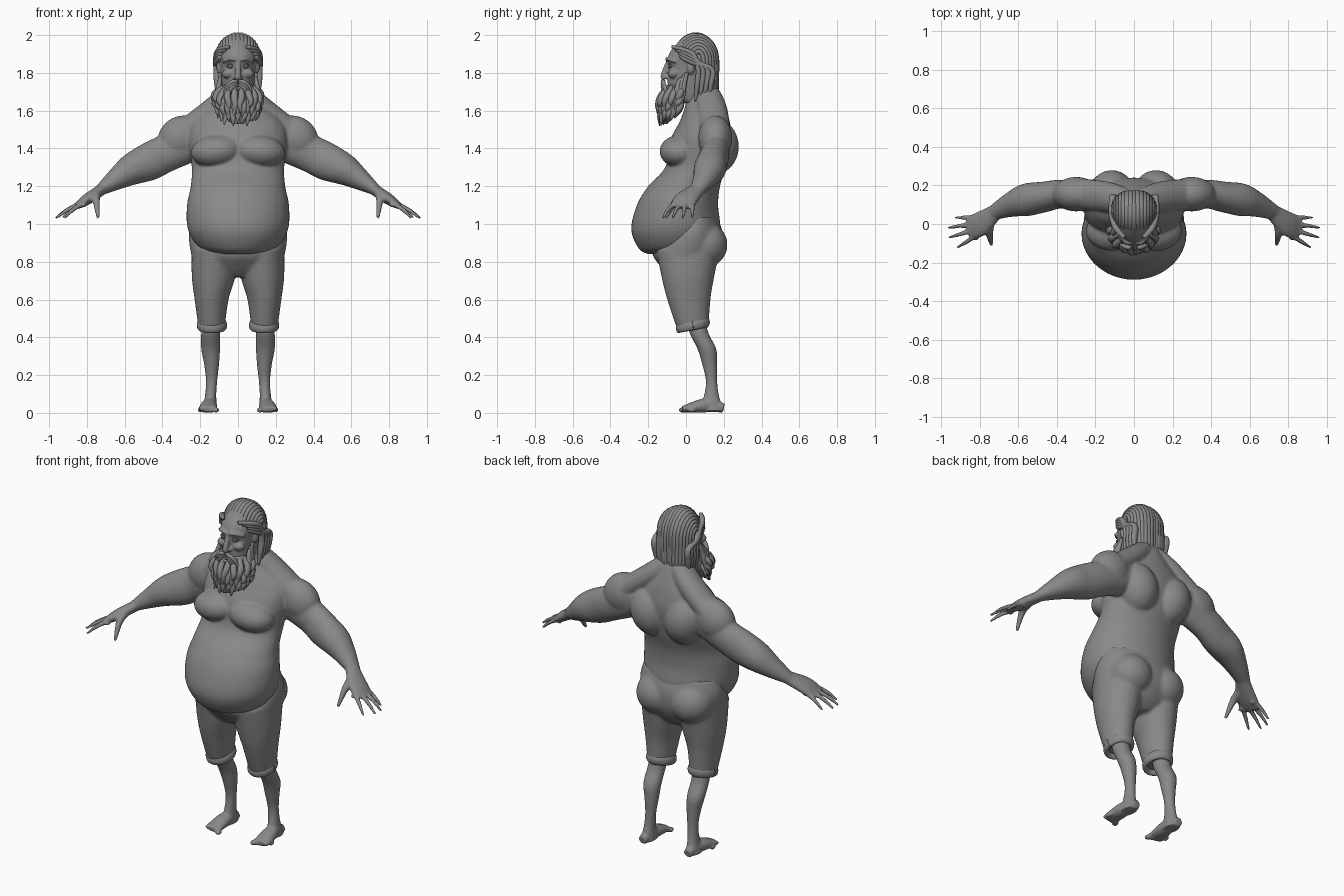
import bpy, bmesh, random
from math import sin, cos, pi
from mathutils import Vector, Matrix

random.seed(4)
default_cube = bpy.data.objects.get("Cube")
if default_cube:
    bpy.data.objects.remove(default_cube)

ACROSS, DEPTH, UP = Vector((1, 0, 0)), Vector((0, 1, 0)), Vector((0, 0, 1))
LEFT_AND_RIGHT = (1, -1)
GREY = (.25, .25, .25, 1)

clay = bpy.data.materials.new("clay grey")
clay.use_nodes = True
clay.diffuse_color = GREY
clay.node_tree.nodes["Principled BSDF"].inputs["Base Color"].default_value = GREY


def smooth_path(rows, steps):
    """Catmull-Rom resampling; a row without a second radius repeats its first."""
    rows = [Vector((*row, row[3])[:5]) for row in rows]
    padded = [rows[0], *rows, rows[-1]]
    path = []
    for before, start, end, after in zip(padded, padded[1:], padded[2:], padded[3:]):
        leave, arrive = (end - before) / 2, (after - start) / 2
        for step in range(steps):
            t = step / steps
            blend = t * t * (3 - 2 * t)
            path.append(start * (1 - blend) + end * blend
                        + leave * (t * (1 - t) ** 2) - arrive * (t * t * (1 - t)))
    return path + [rows[-1]]


def loft(bm, rows, ref=None, side=1, segments=24, steps=5, flat=1):
    """Closed loft of (x, y, z, radius[, second radius]); level rings unless ref orients them."""
    path = smooth_path(rows, steps)
    centres = [Vector((p[0] * side, p[1], p[2])) for p in path]
    rings = []
    for i, (p, centre) in enumerate(zip(path, centres)):
        u, v = ACROSS, DEPTH
        if ref:
            ahead, behind = centres[min(i + 1, len(centres) - 1)], centres[max(i - 1, 0)]
            tangent = (ahead - behind).normalized()
            u = (ref - tangent * tangent.dot(ref)).normalized()
            v = tangent.cross(u)
        angles = [2 * pi * k / segments for k in range(segments)]
        rings.append([bm.verts.new(centre + u * p[3] * cos(a) + v * p[4] * flat * sin(a)) for a in angles])
    faces = [bm.faces.new(rings[0]), bm.faces.new(rings[-1])]
    for low, high in zip(rings, rings[1:]):
        for k in range(segments):
            faces.append(bm.faces.new((low[k - 1], low[k], high[k], high[k - 1])))
    bmesh.ops.recalc_face_normals(bm, faces=faces)


def profile(bm, rows):
    """Level loft from (z, half width, front y, back y)."""
    loft(bm, [(0, (front + back) / 2, z, width, (back - front) / 2) for z, width, front, back in rows],
         segments=48)


def loop_rows(centre, first, second, *thickness):
    """Path rows around an ellipse with the two given half axes."""
    turns = [2 * pi * k / 16 for k in range(17)]
    return [(*(Vector(centre) + first * cos(a) + second * sin(a)), *thickness) for a in turns]


def ball(bm, centre, radii, side=1, tilt=0):
    x, y, z = centre
    place = Matrix.Translation((x * side, y, z)) @ Matrix.Rotation(tilt * side, 4, 'Y')
    bmesh.ops.create_uvsphere(bm, u_segments=28, v_segments=18, radius=1,
                              matrix=place @ Matrix.Diagonal((*radii, 1)))


def finish(name, bm, voxel=0, passes=0):
    """Make the object; a voxel size melts overlapping pieces into one skin."""
    mesh = bpy.data.meshes.new(name)
    bm.to_mesh(mesh)
    bm.free()
    mesh.materials.append(clay)
    mesh.polygons.foreach_set("use_smooth", [True] * len(mesh.polygons))
    ob = bpy.data.objects.new(name, mesh)
    bpy.context.collection.objects.link(ob)
    if voxel:
        remesh = ob.modifiers.new("Blend", 'REMESH')
        remesh.mode, remesh.voxel_size, remesh.use_smooth_shade = 'VOXEL', voxel, True
        soften = ob.modifiers.new("Soften", 'SMOOTH')
        soften.factor, soften.iterations = .5, passes


# Torso: belly, back and neck, with a navel ring
bm = bmesh.new()
profile(bm, [(.84, .1, -.2, .05), (.87, .2, -.25, .13), (.97, .265, -.29, .18), (1.1, .27, -.26, .17),
             (1.2, .25, -.2, .18), (1.3, .245, -.11, .21), (1.45, .26, -.08, .24), (1.55, .23, -.03, .23),
             (1.65, .11, 0, .2), (1.76, .08, 0, .15)])
loft(bm, loop_rows((0, -.28, 1), ACROSS * .015, UP * .02, .006), DEPTH, segments=8)
for side in LEFT_AND_RIGHT:
    # Chest, shoulder blade, shoulder and neck slope
    ball(bm, (.115, -.035, 1.385), (.135, .105, .085), side, tilt=.1)
    ball(bm, (.115, .15, 1.41), (.12, .13, .15), side, tilt=.25)
    ball(bm, (.3, .155, 1.455), (.13, .09, .115), side, tilt=.6)
    loft(bm, [(.04, .11, 1.69, .07), (.14, .14, 1.6, .08), (.33, .16, 1.45, .08)], DEPTH, side, flat=.8)
    # Arm
    loft(bm, [(.2, .15, 1.46, .08, .11), (.38, .155, 1.375, .075, .1), (.47, .14, 1.33, .08, .1),
              (.56, .125, 1.29, .085), (.64, .1, 1.24, .065, .06), (.73, .06, 1.18, .04, .03)], DEPTH, side)
    # Palm
    loft(bm, [(.71, .07, 1.19, .04, .03), (.8, 0, 1.13, .065, .03), (.86, -.02, 1.09, .06, .015)], DEPTH, side)
    # Four fingers fanned from the palm, then the thumb
    for finger in range(4):
        spread = finger - 1.4
        base = Vector((.85 - .006 * spread ** 2, -.015 - .035 * spread, 1.1))
        tip = Vector((.97 - .02 * spread ** 2, -.04 - .052 * spread, 1.03))
        middle = (base + tip) / 2 + UP * .008
        loft(bm, [(*(base - ACROSS * .03), .014), (*base, .014), (*middle, .0125), (*tip, .008)],
             DEPTH, side, segments=12)
    loft(bm, [(.75, 0, 1.155, .025), (.75, -.055, 1.12, .02), (.74, -.11, 1.03, .01)], ACROSS, side, segments=12)
finish("torso_and_arms", bm, voxel=.0075, passes=9)

# Knee-length trousers
bm = bmesh.new()
profile(bm, [(.72, .1, -.08, .1), (.77, .22, -.13, .15), (.85, .25, -.18, .19), (.95, .26, -.14, .195),
             (1.04, .235, -.08, .165)])
for side in LEFT_AND_RIGHT:
    loft(bm, [(.125, .01, .87, .12, .17), (.13, .01, .72, .115, .14), (.14, .015, .6, .09, .115),
              (.14, .035, .45, .07, .085)], side=side)
    ball(bm, (.11, .1, .89), (.125, .12, .12), side)
finish("trousers", bm, voxel=.009, passes=8)

# Rolled trouser cuffs, lower at the front
bm = bmesh.new()
for side in LEFT_AND_RIGHT:
    loft(bm, loop_rows((.138, .036, .465), ACROSS * .065, DEPTH * .075 + UP * .015, .027, .015), UP, side)
finish("trouser_cuffs", bm)

# Lower legs and bare feet
bm = bmesh.new()
for side in LEFT_AND_RIGHT:
    loft(bm, [(.14, .05, .5, .05), (.145, .07, .42, .05), (.145, .11, .34, .05), (.14, .125, .26, .04),
              (.14, .135, .17, .03), (.145, .135, .09, .03, .04), (.15, .135, .01, .04, .065)], side=side)
    loft(bm, [(.15, .2, .025, .025), (.15, .13, .04, .035), (.155, .07, .035, .045, .035),
              (.16, -.02, .02, .05, .015)], ACROSS, side)
    for toe in range(5):
        shrink = 1 - toe / 10
        ball(bm, (.116 + .0215 * toe, -.02 + .013 * toe, .015), (.017 * shrink, .02, .014), side)
finish("legs_and_feet", bm, voxel=.006, passes=5)

# Head and face
bm = bmesh.new()
profile(bm, [(1.64, .07, -.02, .13), (1.7, .08, -.09, .13), (1.82, .095, -.095, .16), (1.9, .1, -.09, .16),
             (1.975, .055, -.03, .1)])
loft(bm, [(0, -.09, 1.87, .012), (0, -.118, 1.785, .017), (0, -.11, 1.77, .014)], ACROSS, segments=14)
for side in LEFT_AND_RIGHT:
    # Nostril, brow, cheekbone and ear
    ball(bm, (.015, -.1, 1.777), (.013, .014, .011), side)
    loft(bm, [(.01, -.1, 1.87, .01), (.04, -.095, 1.875, .011), (.08, -.055, 1.86, .01)], UP, side, segments=12)
    ball(bm, (.05, -.065, 1.795), (.035, .03, .025), side)
    ball(bm, (.1, .025, 1.83), (.014, .02, .036), side)
finish("head", bm, voxel=.0055, passes=3)

# Eyes with lids
bm = bmesh.new()
for side in LEFT_AND_RIGHT:
    ball(bm, (.04, -.076, 1.838), (.014, .014, .011), side)
    for lid in (.012, -.012):
        loft(bm, [(.02, -.086, 1.837, .003), (.04, -.09, 1.838 + lid, .004), (.062, -.074, 1.836, .003)],
             UP, side, segments=8)
finish("eyes", bm)

# Swept-back hair: a cap under overlapping strands
bm = bmesh.new()
ball(bm, (0, .058, 1.868), (.107, .108, .116))
profile(bm, [(1.66, .09, .1, .16), (1.75, .1, .07, .165), (1.86, .1, .06, .165)])
for strand in range(-8, 9):
    lean = strand / 6
    wide, deep = sin(lean), cos(lean)
    hairline = pi * (.88 - .1 * wide ** 2)
    rows = []
    for step in range(7):
        sweep = hairline * (1 - step / 6)
        rows.append((.106 * wide, .052 + .112 * deep * cos(sweep) + .015 * abs(wide),
                     1.865 + (.118 * deep + .02) * sin(sweep), .0165, .012))
    hang = .055 + .105 * deep + .02 * abs(wide)
    rows += [(.104 * wide, hang, 1.78, .018, .014), (.102 * wide, hang, 1.72, .017, .013),
             (.1 * wide, hang, 1.66 + random.uniform(-.01, .01), .007, .006)]
    loft(bm, rows, ACROSS, segments=10, steps=4)
for side in LEFT_AND_RIGHT:
    # Temple sweep over the ear, then locks hanging behind it
    for k in range(4):
        back, drop = .024 * k, .014 * k
        loft(bm, [(.05 + drop, -.07 + .8 * back, 1.937 - drop, .012), (.094, -.02, 1.925 - drop, .016),
                  (.112, .04, 1.895 - drop, .018), (.112, .065 + back, 1.82, .018),
                  (.108, .06 + back, 1.74, .018), (.1, .05 + back, 1.65 + drop / 2, .006)],
             ACROSS, side, segments=10, flat=.8)
finish("hair", bm)

# Full beard: solid core with layered tapering locks
bm = bmesh.new()
profile(bm, [(1.53, .03, -.14, -.1), (1.57, .075, -.14, -.06), (1.63, .105, -.135, -.02), (1.735, .08, -.1, 0)])
for layer, count in enumerate((13, 13, 10)):
    top = 1.66 + .034 * layer
    for lock in range(count):
        around = (lock / (count - 1) * 2 - 1) * 1.45
        wide, deep = sin(around), cos(around)
        length = .13 * (.65 + .4 * deep) + random.uniform(-.015, .015)
        sway = random.uniform(-.012, .012)
        puff = .112 + .006 * layer
        loft(bm, [(.086 * wide, -.01 - .092 * deep, top, .012),
                  (puff * wide, -.015 - puff * deep, top - length * .35, .018),
                  (puff * wide + sway, -.03 - puff * deep, top - length * .7, .014),
                  (.1 * wide - sway, -.05 - .093 * deep, top - length, .003)],
             Vector((deep, wide, 0)), segments=10, steps=4, flat=.8)
for side in LEFT_AND_RIGHT:
    for k in range(3):
        # Sideburn lock, then moustache lock
        shift = .014 * k
        loft(bm, [(.094, .005 - shift, 1.8 - shift, .01), (.1, -.012 - shift, 1.74, .015),
                  (.112, -.02 - shift, 1.68, .016), (.122, -.03 - shift, 1.6, .004)],
             DEPTH, side, segments=10, flat=.8)
        loft(bm, [(.004, -.117, 1.757 - shift / 2, .008), (.03, -.122, 1.752 - shift, .012),
                  (.058 - shift / 2, -.112, 1.727 - shift, .011), (.076 - shift, -.105, 1.685 - shift / 2, .004)],
             DEPTH, side, segments=10)
# Lower lip
ball(bm, (0, -.117, 1.712), (.02, .012, .007))
finish("beard", bm)
